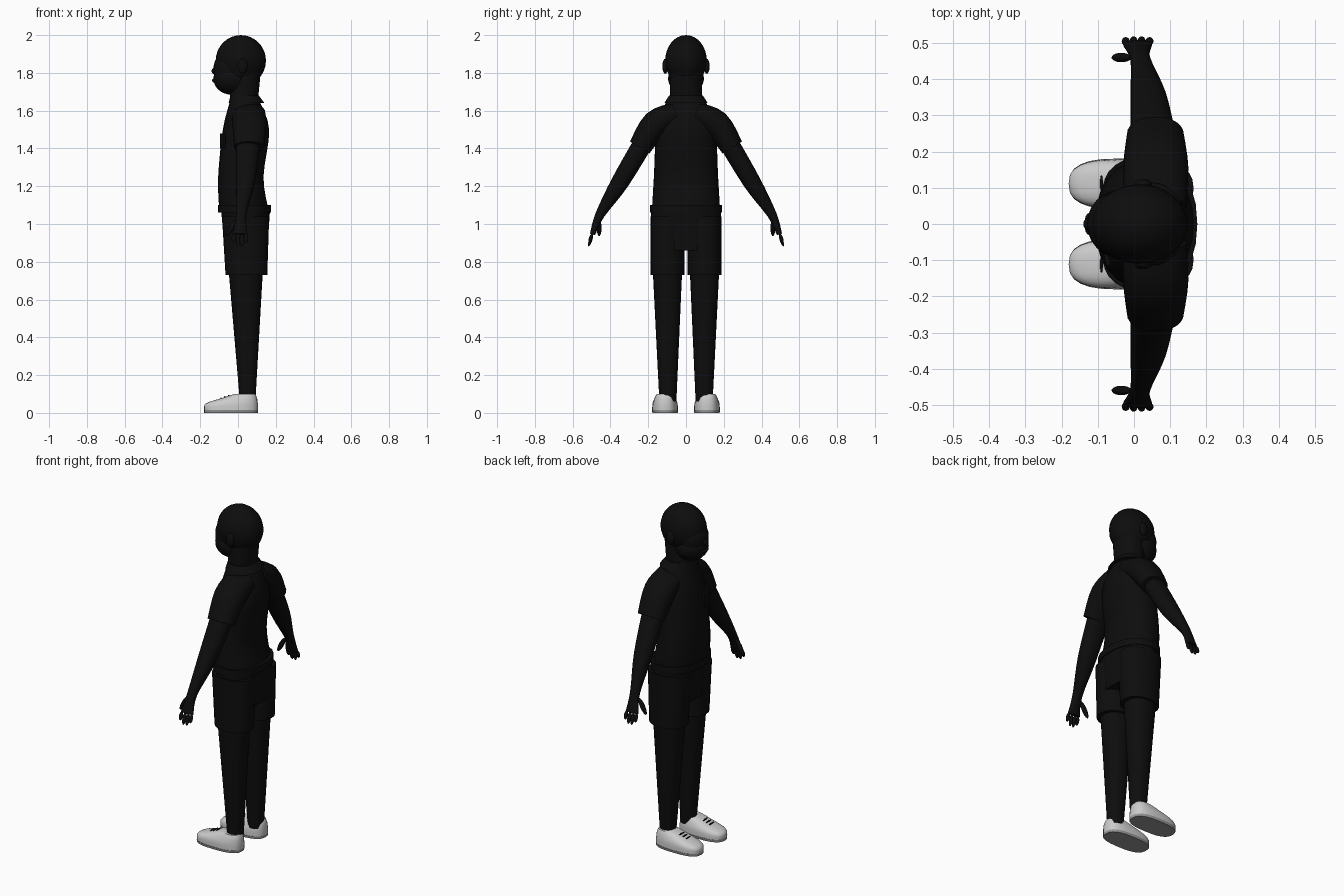
import bpy
import bmesh
import math
from mathutils import Vector, Matrix

start_cube = bpy.data.objects.get("Cube")
if start_cube:
    bpy.data.objects.remove(start_cube, do_unlink=True)


def make_material(name, value):
    colour = (value, value, value, 1)
    material = bpy.data.materials.new(name)
    material.use_nodes = True
    material.diffuse_color = colour
    shader = next(n for n in material.node_tree.nodes if n.type == "BSDF_PRINCIPLED")
    shader.inputs["Base Color"].default_value = colour
    shader.inputs["Roughness"].default_value = 0.8
    return material


black = make_material("matte black", 0.004)
white = make_material("shoe off white", 0.6)
grey = make_material("sole grey", 0.3)


def finish(name, bm, material):
    """Turn a bmesh into a smooth shaded object with sharp creases."""
    bmesh.ops.recalc_face_normals(bm, faces=bm.faces)
    mesh = bpy.data.meshes.new(name)
    bm.to_mesh(mesh)
    bm.free()
    mesh.polygons.foreach_set("use_smooth", [True] * len(mesh.polygons))
    mesh.set_sharp_from_angle(angle=math.radians(45))
    mesh.materials.append(material)
    obj = bpy.data.objects.new(name, mesh)
    bpy.context.collection.objects.link(obj)


def smooth_path(rings, steps=4):
    """Add rings between the given ones on a Catmull-Rom curve."""
    points = [Vector(ring) for ring in rings]
    if len(points) == 2:
        return points
    result = []
    for i in range(len(points) - 1):
        start, end = points[i], points[i + 1]
        leave = (end - points[max(i - 1, 0)]) / 2
        arrive = (points[min(i + 2, len(points) - 1)] - start) / 2
        for step in range(steps):
            t = step / steps
            ease = t * t * (3 - 2 * t)
            result.append(start.lerp(end, ease) + leave * t * (1 - t) ** 2
                          - arrive * t * t * (1 - t))
    return result + [points[-1]]


def loft(name, rings, material=black, side=1, power=2.2, sides=24):
    """Skin rings of (front x, back x, y, z, half width) along a path in yz."""
    bm = bmesh.new()
    rings = smooth_path(rings)
    loops = []
    for i, (front, back, y, z, half) in enumerate(rings):
        before, after = rings[max(i - 1, 0)], rings[min(i + 1, len(rings) - 1)]
        along = Vector((0, after[2] - before[2], after[3] - before[3])).normalized()
        across = Vector((0, -along.z, along.y))
        loop = []
        for k in range(sides):
            angle = math.tau * k / sides
            c, s = math.cos(angle), math.sin(angle)
            u = math.copysign(abs(c) ** (2 / power), c) * (back - front) / 2
            v = math.copysign(abs(s) ** (2 / power), s) * half
            point = Vector(((front + back) / 2 + u, y, z)) + across * v
            point.y *= side
            loop.append(bm.verts.new(point))
        loops.append(loop)
    for low, high in zip(loops, loops[1:]):
        for k in range(sides):
            n = (k + 1) % sides
            bm.faces.new((low[k], low[n], high[n], high[k]))
    bm.faces.new(loops[0])
    bm.faces.new(loops[-1])
    finish(name, bm, material)


def ball(name, centre, size, turn=0, axis="X"):
    """Ellipsoid, optionally turned about one axis."""
    bm = bmesh.new()
    place = (Matrix.Translation(centre) @ Matrix.Rotation(turn, 4, axis)
             @ Matrix.Diagonal((*size, 1)))
    bmesh.ops.create_uvsphere(bm, u_segments=24, v_segments=16, radius=1, matrix=place)
    finish(name, bm, black)


# Head and neck
ball("cranium", (0.015, 0, 1.865), (0.133, 0.11, 0.135))
ball("jaw", (-0.035, 0, 1.77), (0.095, 0.095, 0.085))
ball("face", (-0.045, 0, 1.82), (0.085, 0.09, 0.1))
ball("nose", (-0.12, 0, 1.81), (0.02, 0.02, 0.02))
ball("lips", (-0.125, 0, 1.76), (0.012, 0.03, 0.012))
loft("neck", [(-0.045, 0.1, 0, 1.6, 0.085), (-0.04, 0.12, 0, 1.8, 0.085)])

# Shirt, collar, belt and hips
loft("shirt_body", [
    (-0.1, 0.16, 0, 1.08, 0.18), (-0.105, 0.135, 0, 1.25, 0.17),
    (-0.08, 0.165, 0, 1.5, 0.155), (-0.04, 0.11, 0, 1.66, 0.1)])
loft("collar", [(-0.05, 0.14, 0, 1.64, 0.115), (-0.04, 0.11, 0, 1.68, 0.09)])
loft("belt", [(-0.107, 0.175, 0, 1.06, 0.19), (-0.107, 0.175, 0, 1.1, 0.19)])
loft("hips", [(-0.07, 0.155, 0, 0.86, 0.18), (-0.09, 0.17, 0, 1.08, 0.185)])

# Chest pocket, a thin plate on the left breast
pocket = bmesh.new()
bmesh.ops.create_cube(pocket, size=1, matrix=(
    Matrix.Translation((-0.08, -0.075, 1.44)) @ Matrix.Rotation(0.25, 4, "Z")
    @ Matrix.Diagonal((0.01, 0.08, 0.08, 1))))
finish("chest_pocket", pocket, black)

for label, side in (("left", -1), ("right", 1)):
    ball(label + "_ear", (0.025, side * 0.11, 1.835), (0.025, 0.015, 0.04))

    # Sleeve, then arm and palm on one sloping path
    loft(label + "_sleeve", [
        (-0.03, 0.145, 0.05, 1.585, 0.06), (-0.03, 0.15, 0.16, 1.53, 0.073),
        (-0.02, 0.138, 0.245, 1.405, 0.06)], side=side)
    loft(label + "_arm", [
        (-0.01, 0.12, 0.22, 1.44, 0.052), (-0.01, 0.09, 0.35, 1.22, 0.047),
        (-0.01, 0.045, 0.455, 1.05, 0.025), (-0.03, 0.05, 0.495, 0.945, 0.014)],
        side=side)

    # Four fingers, the middle ones longer, and a thumb
    for number in range(4):
        reach = 0.035 if number in (1, 2) else 0.025
        ball(f"{label}_finger_{number + 1}",
             (number * 0.022 - 0.023, side * 0.505, 0.95 - reach),
             (0.011, 0.009, reach), side * 0.3)
    ball(label + "_thumb", (-0.035, side * 0.46, 0.98), (0.014, 0.013, 0.05), 0.5, "Y")

    # Shorts and leg
    loft(label + "_shorts_leg", [(-0.066, 0.155, 0.098, 0.73, 0.09),
                                 (-0.085, 0.165, 0.098, 1.04, 0.09)], side=side)
    loft(label + "_leg", [(0.01, 0.092, 0.096, 0.06, 0.045),
                          (-0.05, 0.132, 0.098, 0.76, 0.078)], side=side)

    # Shoe whose toe slopes up to the ankle, with sole and laces
    foot = 0.111
    loft(label + "_sole", [(-0.18, 0.105, foot, 0, 0.067),
                           (-0.18, 0.105, foot, 0.015, 0.07)], grey, side, 2.7)
    loft(label + "_shoe", [
        (-0.18, 0.105, foot, 0.015, 0.068), (-0.17, 0.105, foot, 0.05, 0.066),
        (-0.08, 0.1, foot, 0.08, 0.055), (-0.02, 0.09, foot, 0.1, 0.044)],
        white, side, 2.7)
    for number in range(3):
        ball(f"{label}_lace_{number + 1}",
             (number * 0.02 - 0.09, side * foot, 0.078 + number * 0.007),
             (0.004, 0.024, 0.004))
